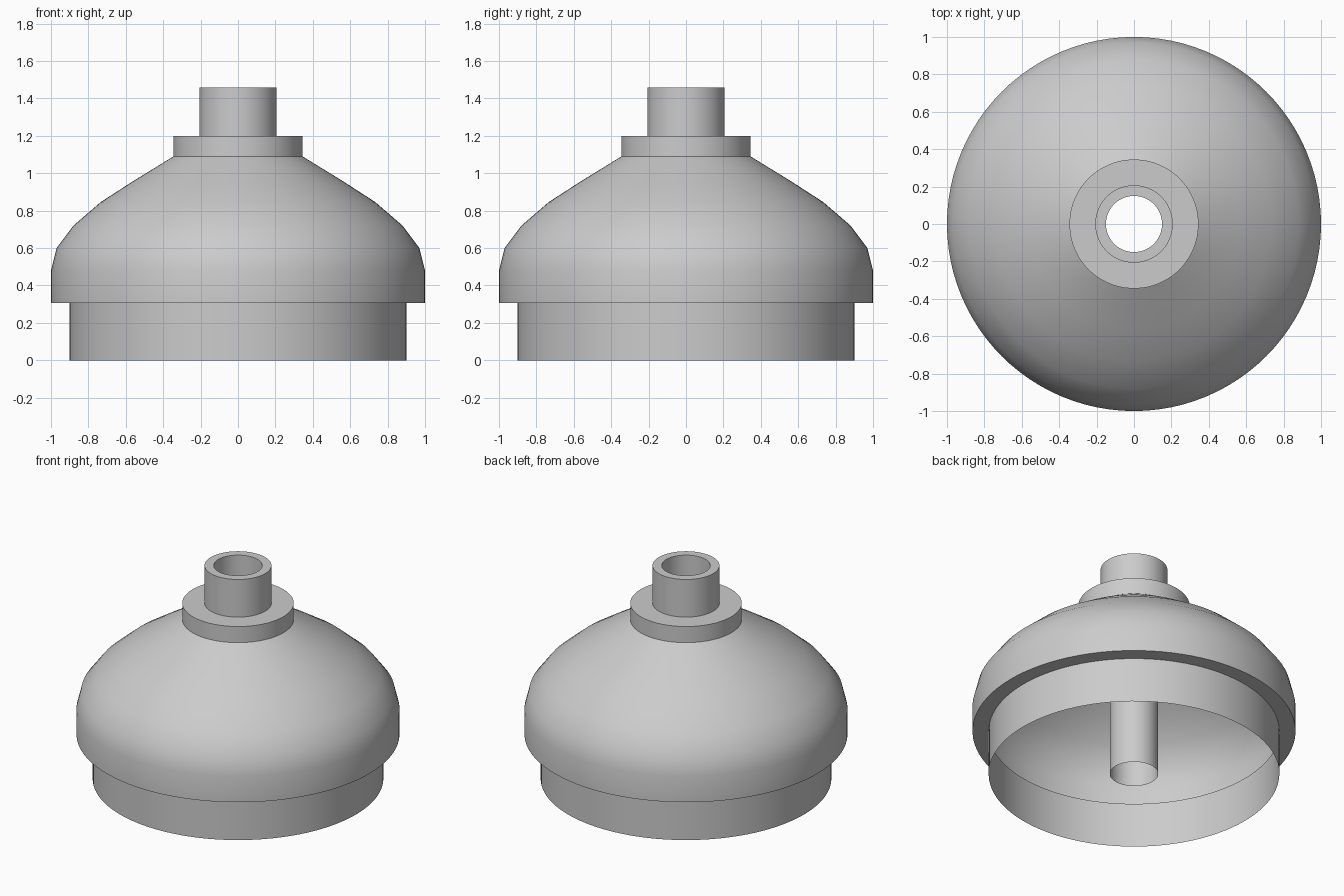
import bpy
import bmesh
import math

cube = bpy.data.objects.get("Cube")
if cube:
    bpy.data.objects.remove(cube, do_unlink=True)

SEGMENTS = 96

# Single grey material
grey = bpy.data.materials.new("light_grey")
grey.use_nodes = True
colour = (0.6, 0.6, 0.6, 1)
grey.diffuse_color = colour
grey.node_tree.nodes["Principled BSDF"].inputs["Base Color"].default_value = colour


def lathe(name, profile):
    """Spin a (radius, height) profile around the z axis into a thin shell."""
    bm = bmesh.new()
    verts = [bm.verts.new((r, 0, z)) for r, z in profile]
    edges = [bm.edges.new(pair) for pair in zip(verts, verts[1:])]
    bmesh.ops.spin(bm, geom=verts + edges, cent=(0, 0, 0), axis=(0, 0, 1),
                   angle=math.tau, steps=SEGMENTS, use_merge=True)
    bmesh.ops.remove_doubles(bm, verts=bm.verts, dist=0.0001)
    # The profile runs upward on the outside, so faces must point away from it
    bm.normal_update()
    first = max(bm.faces, key=lambda f: f.calc_center_median().xy.length)
    if first.normal.dot(first.calc_center_median()) < 0:
        bmesh.ops.reverse_faces(bm, faces=bm.faces)
    mesh = bpy.data.meshes.new(name)
    bm.to_mesh(mesh)
    bm.free()
    mesh.materials.append(grey)
    obj = bpy.data.objects.new(name, mesh)
    bpy.context.collection.objects.link(obj)
    bpy.ops.object.select_all(action='DESELECT')
    obj.select_set(True)
    bpy.context.view_layer.objects.active = obj
    bpy.ops.object.shade_smooth_by_angle(angle=math.radians(30))
    return obj


# Open skirt, overhanging ledge and domed cover
lathe("dome_shell", [(0.9, 0), (0.9, 0.305), (1, 0.305), (1, 0.48), (0.97, 0.6),
                     (0.88, 0.72), (0.735, 0.845), (0.565, 0.955), (0.345, 1.09)])

# Collar, neck and the bore that runs down to the base
lathe("neck_and_bore", [(0.345, 1.09), (0.345, 1.2), (0.207, 1.2),
                        (0.207, 1.457), (0.15, 1.457), (0.15, 0)])
